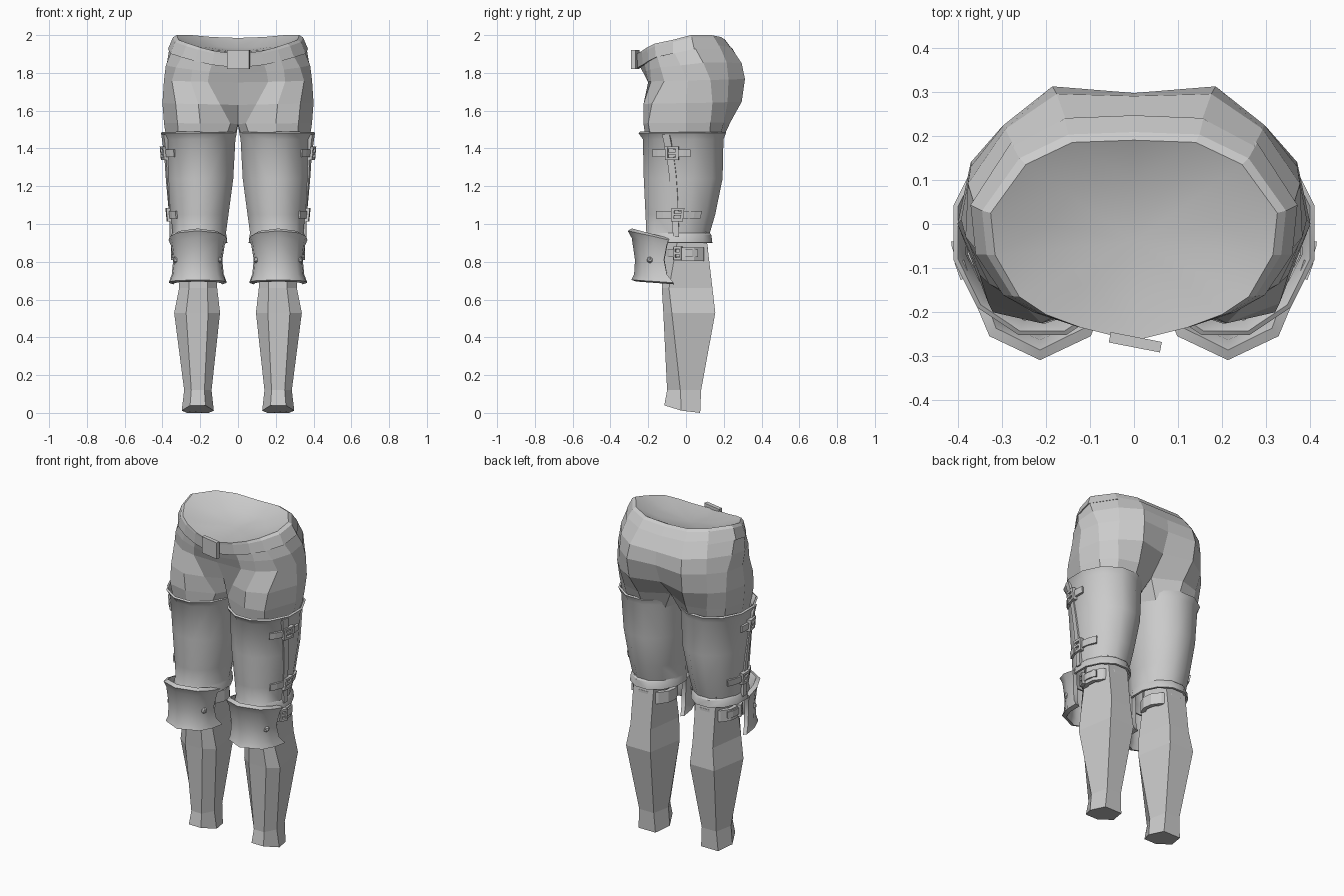
import bpy, bmesh, math
from mathutils import Vector, Matrix

if "Cube" in bpy.data.objects:
    bpy.data.objects.remove(bpy.data.objects["Cube"])

grey = bpy.data.materials.new("plain_grey")
grey.diffuse_color = (0.6, 0.6, 0.6, 1)
grey.use_nodes = True
grey.node_tree.nodes["Principled BSDF"].inputs["Base Color"].default_value = grey.diffuse_color


def finish(name, bm, mirror=True, thick=0, smooth=0):
    """Turn a bmesh into a finished object, with optional thickness and mirroring."""
    bmesh.ops.remove_doubles(bm, verts=bm.verts, dist=0.0005)
    bmesh.ops.recalc_face_normals(bm, faces=bm.faces)
    me = bpy.data.meshes.new(name)
    bm.to_mesh(me)
    bm.free()
    me.materials.append(grey)
    ob = bpy.data.objects.new(name, me)
    bpy.context.collection.objects.link(ob)
    bpy.ops.object.select_all(action='DESELECT')
    ob.select_set(True)
    bpy.context.view_layer.objects.active = ob
    if thick:
        m = ob.modifiers.new("Thickness", 'SOLIDIFY')
        m.thickness, m.offset = thick, 0
        bpy.ops.object.modifier_apply(modifier=m.name)
    if mirror:
        m = ob.modifiers.new("Mirror", 'MIRROR')
        m.merge_threshold = 0.001
        bpy.ops.object.modifier_apply(modifier=m.name)
    if smooth:
        bpy.ops.object.shade_smooth_by_angle(angle=math.radians(smooth))
    return ob


def loft(name, rows, closed=True, caps=True, **kw):
    """Skin a stack of equally long point rows."""
    bm = bmesh.new()
    vs = [[bm.verts.new(p) for p in r] for r in rows]
    n = len(rows[0])
    for a, b in zip(vs, vs[1:]):
        for i in range(n if closed else n - 1):
            j = (i + 1) % n
            bm.faces.new((a[i], a[j], b[j], b[i]))
    if closed and caps:
        bm.faces.new(vs[0])
        bm.faces.new(vs[-1])
    return finish(name, bm, **kw)


# Belt with a sloping flared band, and the hollow inside it
rim = [(0, -.265, 1.9), (.12, -.235, 1.915), (.2, -.205, 1.935), (.26, -.165, 1.955),
       (.315, -.07, 1.975), (.325, .025, 2.0), (.245, .135, 2.0), (.14, .185, 1.99), (0, .19, 1.985)]


def belt_row(sx, back, front, dz):
    return [(x * sx, (y + .04) * (back if y > -.04 else front) - .04, z + dz) for x, y, z in rim]


loft("belt", [rim, belt_row(1.06, 1.08, .99, -.012), belt_row(1.14, 1.28, .97, -.073),
              belt_row(1.06, 1.15, .9, -.073)], closed=False)
loft("waist_lining", [rim, [(x * .6, (y + .04) * .6 - .04, z * .4 + 1.925 * .6 - .015) for x, y, z in rim],
                      [(0, -.04, 1.91)] * 9], closed=False, smooth=60)


# Hips: half rings from front centre round the side to back centre
def hip_ring(zf, zb, pts):
    return [(x, y, zf + (zb - zf) * i / 8) for i, (x, y) in enumerate(pts)]


waist = belt_row(1.11, 1.24, .93, -.055)
hip = hip_ring(1.75, 1.77, [(0, -.2), (.16, -.2), (.25, -.185), (.35, -.115), (.392, .01),
                            (.37, .13), (.295, .225), (.185, .312), (0, .297)])
seat = hip_ring(1.63, 1.65, [(0, -.14), (.095, -.19), (.21, -.225), (.33, -.18), (.4, 0),
                             (.37, .14), (.3, .22), (.18, .295), (0, .25)])
crotch = hip_ring(1.53, 1.54, [(0, -.08), (.04, -.16), (.2, -.225), (.32, -.2), (.392, 0),
                               (.36, .13), (.28, .2), (.16, .235), (0, .15)])
thigh = [(x, y, 1.42) for x, y in [(.03, -.08), (.08, -.17), (.2, -.21), (.31, -.18), (.375, 0),
                                   (.34, .12), (.27, .17), (.16, .18), (.06, .12), (.02, .03)]]
upper_hip = [(Vector(a) + Vector(b)) / 2 for a, b in zip(waist, hip)]
upper_hip = [(v.x * 1.03, v.y * (1.07 if v.y > 0 else 1), v.z) for v in upper_hip]
loft("hips", [waist, upper_hip, hip, seat, crotch], closed=False)
loft("upper_thighs", [crotch + [(0, .04, 1.52)], thigh], caps=False)

# Belt buckle plate, a little askew
bm = bmesh.new()
bmesh.ops.create_cube(bm, size=1, matrix=Matrix.Translation((.003, -.268, 1.87))
                      @ Matrix.Rotation(math.radians(-11), 4, 'Z')
                      @ Matrix.Diagonal((.118, .024, .1, 1)))
finish("belt_buckle", bm, mirror=False)

# Thigh guards: elliptical tubes given as z, centre x, radius x, centre y, radius y
GUARD = [(1.485, .208, .203, -.02, .235), (1.45, .203, .19, -.015, .215),
         (1.24, .2, .175, -.015, .21), (1.05, .203, .152, -.03, .185),
         (.95, .205, .14, -.042, .168), (.94, .207, .145, -.04, .175), (.9, .207, .15, -.04, .18)]
KNEE = [(.9, .21, .118, 0, .108), (.7, .21, .118, 0, .108)]


def on_tube(table, z, a, off=0):
    """Point on a tube at height z and angle a in degrees (0 = outer side)."""
    hi, lo = next((p for p in zip(table, table[1:]) if p[1][0] <= z), table[-2:])
    t = (hi[0] - z) / (hi[0] - lo[0])
    cx, rx, cy, ry = [h + (l - h) * t for h, l in zip(hi[1:], lo[1:])]
    a = math.radians(a)
    return (cx + (rx + off) * math.cos(a), cy + (ry + off) * math.sin(a), z)


def wrap(name, table, z0, z1, a0, a1, off, nz=1, na=4, shift=0):
    """Curved strip lying on a tube; shift slants it."""
    rows = []
    for k in range(nz + 1):
        t = k / nz
        z = z0 + (z1 - z0) * t
        angs = [a0 + (a1 - a0) * i / na + shift * t for i in range(na + 1)]
        rows.append([on_tube(table, z, a, -.012) for a in angs]
                    + [on_tube(table, z, a, off) for a in reversed(angs)])
    return loft(name, rows)


loft("thigh_guards", [[on_tube(GUARD, r[0], i * 30 + 15) for i in range(12)] for r in GUARD],
     caps=False, thick=.012, smooth=35)
wrap("guard_side_seam", GUARD, 1.475, .93, -27, -17, .01, nz=5, na=1, shift=18)


# Side straps with buckles: height, buckle angle
def strap(name, table, z, a, a0, a1, half, off):
    wrap(name + "_strap", table, z - half, z + half, a0, a1, off, na=6)
    wrap(name + "_buckle_top", table, z + .022, z + .036, a - 8, a + 8, off + .012, na=1)
    wrap(name + "_buckle_bottom", table, z - .036, z - .022, a - 8, a + 8, off + .012, na=1)
    for s in (-1, 1):
        wrap(name + "_buckle_side", table, z - .036, z + .036, a + s * 7 - 2, a + s * 7 + 2, off + .012, na=1)
    wrap(name + "_buckle_pin", table, z - .006, z + .006, a - 8, a + 6, off + .012, na=1)


strap("upper", GUARD, 1.375, -15, -46, 10, .019, .014)
strap("lower", GUARD, 1.05, -4, -40, 34, .02, .014)
strap("knee", KNEE, .845, -20, -60, 30, .02, .018)
wrap("knee_band", KNEE, .805, .875, -35, 215, .012, na=9)

# Knee plates: flared shells as centre z, side z, half width, front y, back y
PLATE = [(.97, .92, .143, -.297, -.09), (.93, .89, .13, -.275, -.1), (.81, .81, .117, -.257, -.115),
         (.73, .73, .125, -.262, -.1), (.70, .685, .142, -.277, -.065)]
SECTION = [(-1, 1), (-.95, .6), (-.75, .25), (0, 0), (.75, .25), (.95, .6), (1, 1)]
loft("knee_plates", [[(.213 + hw * u, yf + (yb - yf) * f, zc + (zs - zc) * f) for u, f in SECTION]
                     for zc, zs, hw, yf, yb in PLATE], closed=False, thick=.026, smooth=60)

# Knee rivets
bm = bmesh.new()
for x in (.1, .326):
    bmesh.ops.create_icosphere(bm, subdivisions=1, radius=.02,
                               matrix=Matrix.Translation((x, -.19, .81)))
finish("knee_rivets", bm)

# Lower legs: six-sided, as z, inner x, outer x, front y, side y, back y
rows = []
for z, xi, xo, yf, ys, yb in [(1.0, .11, .31, -.12, -.03, .1), (.66, .11, .312, -.128, -.09, .14),
                              (.53, .095, .338, -.12, -.075, .155), (.12, .14, .285, -.1, -.03, .08),
                              (.02, .128, .298, -.115, -.025, .075)]:
    c, w, b = (xi + xo) / 2, (xo - xi) * .24, (xo - xi) * .34
    zf, zs, zb = (.04, .012, 0) if z < .1 else (z, z, z)
    rows.append([(c + w, yf, zf), (xo, ys, zs), (c + b, yb, zb),
                 (c - b, yb, zb), (xi, ys, zs), (c - w, yf, zf)])
loft("lower_legs", rows)
